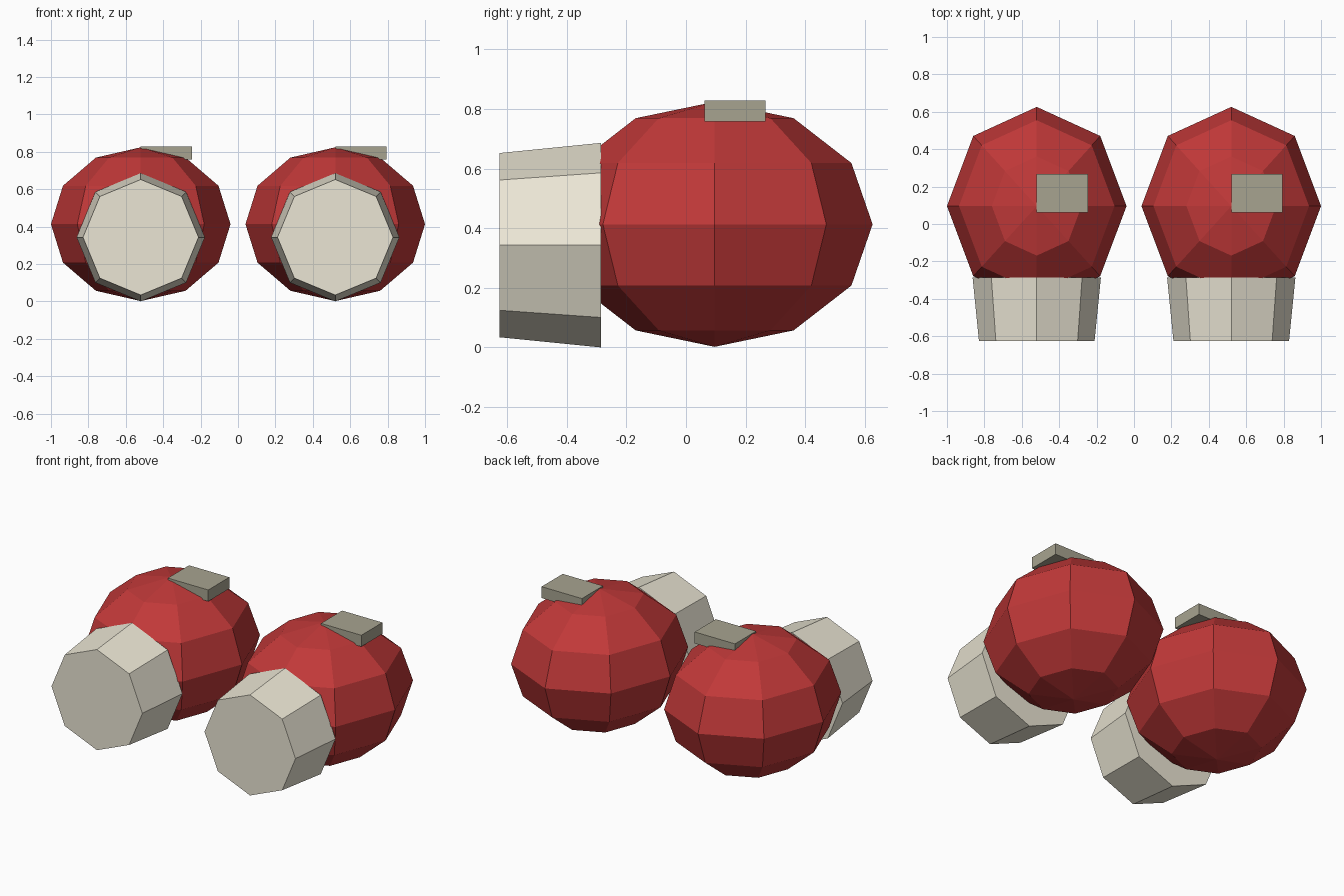
import bpy
from math import pi

if "Cube" in bpy.data.objects:
    bpy.data.objects.remove(bpy.data.objects["Cube"])


def material(name, rgb):
    m = bpy.data.materials.new(name)
    m.diffuse_color = (*rgb, 1)
    m.use_nodes = True
    m.node_tree.nodes["Principled BSDF"].inputs["Base Color"].default_value = m.diffuse_color
    return m


red = material("red_leather", (0.53, 0.04, 0.04))
cream = material("cream_cuff", (0.83, 0.79, 0.66))
tan = material("tan_patch", (0.39, 0.37, 0.28))


def finish(name, mat, scale=(1, 1, 1)):
    ob = bpy.context.object
    ob.name = name
    ob.scale = scale
    ob.data.materials.append(mat)


def glove(side, x):
    # Padded fist: faceted ellipsoid
    bpy.ops.mesh.primitive_uv_sphere_add(segments=8, ring_count=6, radius=1,
                                         location=(x, 0.096, 0.416))
    finish(side + "_fist", red, (0.48, 0.53, 0.411))

    # Wrist cuff: octagonal, narrowing towards the front
    bpy.ops.mesh.primitive_cone_add(vertices=8, radius1=0.343, radius2=0.309,
                                    depth=0.34, location=(x, -0.456, 0.346),
                                    rotation=(pi / 2, 0, 0))
    finish(side + "_cuff", cream)

    # Small flat patch on top, on the same side of both gloves
    bpy.ops.mesh.primitive_cube_add(size=1, location=(x + 0.137, 0.165, 0.796))
    finish(side + "_patch", tan, (0.274, 0.205, 0.07))


glove("left", -0.52)
glove("right", 0.52)

# Lower slightly so the gloves rest exactly on the ground
for ob in bpy.context.scene.objects:
    ob.location.z -= 0.003
